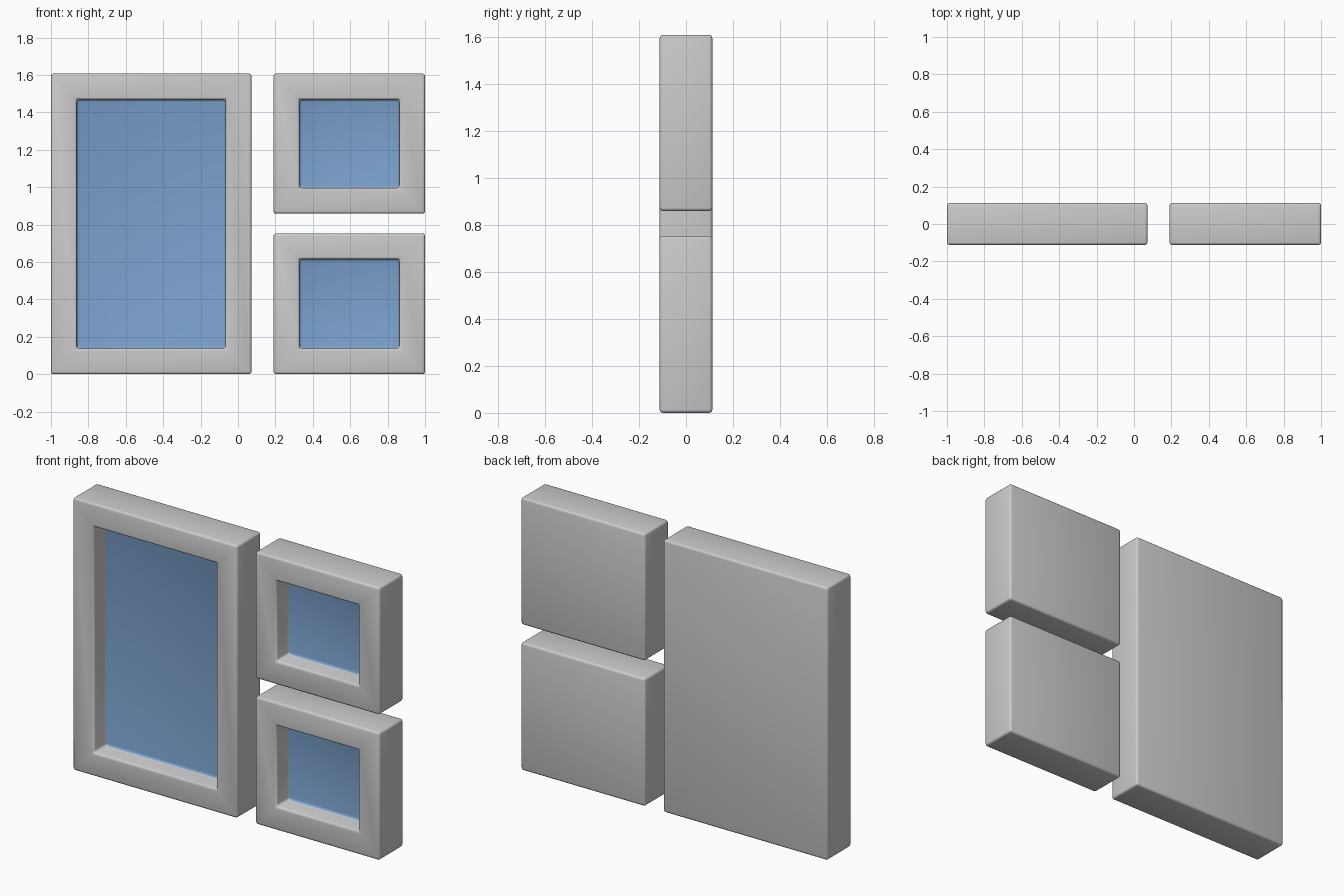
import bpy, bmesh

if "Cube" in bpy.data.objects:
    bpy.data.objects.remove(bpy.data.objects["Cube"])

HALF_DEPTH, BORDER, RECESS = 0.112, 0.195, 0.117

frame_mat = bpy.data.materials.new("frame_grey")
frame_mat.diffuse_color = (0.8, 0.8, 0.8, 1)
frame_mat.use_nodes = True
frame_mat.node_tree.nodes["Principled BSDF"].inputs["Base Color"].default_value = frame_mat.diffuse_color
glass_mat = bpy.data.materials.new("pane_blue")
glass_mat.diffuse_color = (0.2, 0.36, 0.62, 1)
glass_mat.use_nodes = True
glass_mat.node_tree.nodes["Principled BSDF"].inputs["Base Color"].default_value = glass_mat.diffuse_color


def window_panel(name, x0, x1, z0, z1):
    """Solid slab with a recessed blue pane in its front, all edges rounded."""
    bm = bmesh.new()
    bmesh.ops.create_cube(bm, size=1)
    for v in bm.verts:
        v.co = ((x0 + x1) / 2 + v.co.x * (x1 - x0),
                v.co.y * 2 * HALF_DEPTH,
                (z0 + z1) / 2 + v.co.z * (z1 - z0))
    bm.normal_update()
    # border around the opening, then push the pane back
    front = min(bm.faces, key=lambda f: f.normal.y)
    bmesh.ops.inset_individual(bm, faces=[front], thickness=BORDER)
    pane = bmesh.ops.extrude_discrete_faces(bm, faces=[front])["faces"][0]
    for v in pane.verts:
        v.co.y += RECESS
    pane.material_index = 1
    bm.normal_update()

    mesh = bpy.data.meshes.new(name)
    bm.to_mesh(mesh)
    bm.free()
    mesh.materials.append(frame_mat)
    mesh.materials.append(glass_mat)
    obj = bpy.data.objects.new(name, mesh)
    bpy.context.collection.objects.link(obj)

    bevel = obj.modifiers.new("rounded_edges", 'BEVEL')
    bevel.width = 0.014
    bevel.segments = 3
    bevel.limit_method = 'ANGLE'
    bpy.ops.object.select_all(action='DESELECT')
    obj.select_set(True)
    bpy.context.view_layer.objects.active = obj
    bpy.ops.object.modifier_apply(modifier=bevel.name)
    bpy.ops.object.shade_smooth_by_angle(angle=0.7)


# tall window on the left, two small ones stacked on the right
window_panel("tall_window", -1.0, 0.072, 0.0, 1.607)
window_panel("lower_small_window", 0.19, 1.0, 0.0, 0.753)
window_panel("upper_small_window", 0.19, 1.0, 0.858, 1.607)
